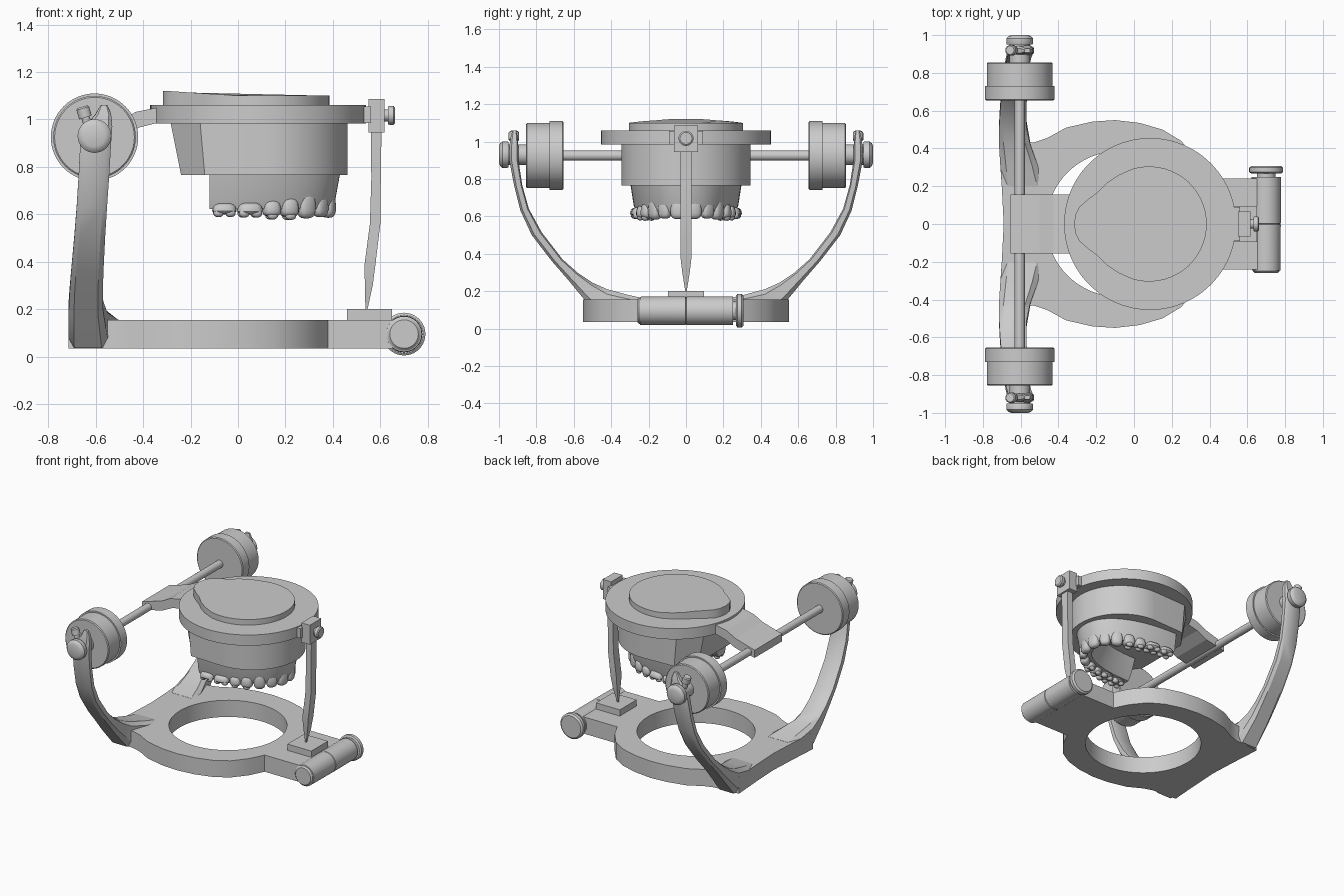
import bpy, bmesh
from math import sin, cos, pi, copysign
from mathutils import Vector, Matrix

if "Cube" in bpy.data.objects:
    bpy.data.objects.remove(bpy.data.objects["Cube"])


def make(name, bm, smooth=True):
    bmesh.ops.recalc_face_normals(bm, faces=bm.faces)
    me = bpy.data.meshes.new(name)
    bm.to_mesh(me)
    bm.free()
    ob = bpy.data.objects.new(name, me)
    bpy.context.collection.objects.link(ob)
    if smooth:
        bpy.ops.object.select_all(action='DESELECT')
        ob.select_set(True)
        bpy.context.view_layer.objects.active = ob
        bpy.ops.object.shade_smooth_by_angle(angle=0.55)
    return ob


def loft(name, rings, smooth=True):
    """Skin through equal-length rings of points and cap both ends."""
    bm = bmesh.new()
    vs = [[bm.verts.new(p) for p in r] for r in rings]
    n = len(vs[0])
    for a, b in zip(vs, vs[1:]):
        for i in range(n):
            j = (i + 1) % n
            bm.faces.new((a[i], a[j], b[j], b[i]))
    bm.faces.new(vs[0])
    bm.faces.new(vs[-1])
    return make(name, bm, smooth)


def lathe(name, origin, axis, prof, seg=40):
    """Turned part: prof is (distance along axis, radius)."""
    o, ax = Vector(origin), Vector(axis).normalized()
    u = ax.orthogonal().normalized()
    v = ax.cross(u)
    rings = [[o + ax * d + (u * cos(2*pi*i/seg) + v * sin(2*pi*i/seg)) * r
              for i in range(seg)] for d, r in prof]
    return loft(name, rings)


def plate(name, loops, z0, z1):
    """Extruded flat outline; further loops are holes."""
    bm = bmesh.new()
    for loop in loops:
        vs = [bm.verts.new((x, y, z0)) for x, y in loop]
        for i in range(len(vs)):
            bm.edges.new((vs[i - 1], vs[i]))
    bmesh.ops.triangle_fill(bm, edges=bm.edges[:], use_beauty=True)
    ext = bmesh.ops.extrude_face_region(bm, geom=bm.faces[:])
    for v in [g for g in ext['geom'] if isinstance(g, bmesh.types.BMVert)]:
        v.co.z = z1
    return make(name, bm)


def box(name, x, y, z):
    return loft(name, [[(a, y[0], z[0]), (a, y[1], z[0]), (a, y[1], z[1]), (a, y[0], z[1])]
                       for a in x], False)


def both(half):
    """Mirror a half outline (y >= 0) across y = 0."""
    return half + [(x, -y) for x, y in reversed(half) if y > 1e-5]


def circle(cx, r, n=64):
    return [(cx + r*cos(2*pi*i/n), r*sin(2*pi*i/n)) for i in range(n)]


# lower frame: plate with round hole, pad and front roller
base = both([(-.69, 0), (-.70, .2), (-.715, .42), (-.57, .43), (-.53, .432), (-.46, .455),
             (-.36, .51), (-.22, .542), (-.1, .55), (.03, .535), (.15, .5), (.25, .44),
             (.33, .34), (.38, .24), (.68, .24)])
plate("lower_frame", [base, circle(-.08, .385)], .035, .155)
box("incisal_pad", (.46, .65), (-.095, .095), (.15, .2))
lathe("front_roller", (.7, 0, .095), (0, 1, 0),
      [(-.25, .06), (-.245, .075), (-.003, .077), (0, .07), (.003, .077), (.25, .077), (.25, .05), (.268, .05),
       (.268, .08), (.275, .09), (.298, .09), (.308, .078)])
lathe("roller_end_cap", (.7, -.26, .095), (0, 1, 0), [(0, .06), (.01, .07), (.03, .07)])

# uprights, drums and end knobs on both sides
# stations: outer y, z; inner y, z; x range
stations = [(.2, .036, .2, .156, -.70, -.48), (.32, .036, .31, .18, -.708, -.51),
            (.44, .036, .42, .21, -.715, -.55), (.556, .17, .5, .245, -.714, -.568),
            (.63, .26, .575, .295, -.71, -.57), (.717, .36, .66, .37, -.703, -.567),
            (.825, .50, .772, .515, -.69, -.56), (.885, .63, .84, .64, -.68, -.552),
            (.918, .76, .875, .765, -.672, -.543), (.945, .90, .896, .90, -.665, -.535),
            (.945, .97, .896, .97, -.645, -.53), (.938, 1.02, .9, 1.025, -.6, -.535),
            (.928, 1.06, .908, 1.06, -.58, -.55)]
XR, ZR = -.605, .925
for s, side in ((1, "right"), (-1, "left")):
    rings = []
    for yo, zo, yi, zi, x0, x1 in stations:
        c = .15
        q = lambda t: (s*(yo + (yi - yo)*t), zo + (zi - zo)*t)
        w = x1 - x0
        rings.append([(x0, *q(.25)), (x0 + w*c, *q(0)), (x1 - w*c, *q(0)), (x1, *q(.25)),
                      (x1, *q(.85)), (x1 - w*c, *q(1)), (x0 + w*c, *q(1)), (x0, *q(.85))])
    loft(side + "_upright", rings)
    lathe(side + "_drum", (XR, 0, ZR), (0, s, 0),
          [(.655, .178), (.66, .184), (.73, .184), (.73, .174), (.85, .174), (.855, .168)], 64)
    lathe(side + "_end_knob", (XR, 0, ZR + .005), (0, s, 0),
          [(.85, .055), (.95, .055), (.95, .068), (.957, .071), (.982, .071), (.994, .06), (1.0, .045)])
    lathe(side + "_lock_screw", (-.63, s*.92, .965), (-.3, 0, 1),
          [(0, .018), (.045, .018), (.045, .028), (.085, .028), (.092, .022)], 20)
lathe("hinge_rod", (XR, 0, ZR), (0, 1, 0), [(-.7, .027), (.7, .027)], 24)

# upper frame: disc, rear hinge plate, front lug
plate("upper_disc", [circle(.085, .455, 96)], .983, 1.06)
hinge = [(-.25, 1.055), (-.34, 1.05), (-.43, 1.032), (-.5, .995), (-.655, .95), (-.655, .895),
         (-.5, .925), (-.42, .965), (-.34, .985), (-.25, .99)]
loft("hinge_plate", [[(x, y, z) for x, z in hinge] for y in (-.155, .155)], False)
box("front_lug", (.48, .56), (-.09, .09), (.985, 1.055))

# incisal pin with clamp and thumb screw
box("pin_clamp", (.55, .617), (-.065, .065), (.945, 1.085))
lathe("pin_screw", (.6, 0, 1.017), (1, 0, 0),
      [(0, .025), (.033, .025), (.033, .038), (.04, .04), (.056, .04), (.062, .032)], 28)
pin = [(.56, .605, .03, .96), (.562, .602, .03, .75), (.556, .6, .03, .56),
       (.543, .588, .03, .46), (.533, .579, .03, .385), (.535, .568, .02, .3), (.537, .546, .004, .2)]
loft("incisal_pin", [[(a, -w, z), (b, -w, z), (b, w, z), (a, w, z)] for a, b, w, z in pin])

# plaster mount above the disc, rising to a point at the back
cap = both([(-.317, 0), (-.31, .05), (-.29, .09), (-.245, .13), (-.19, .17), (-.14, .22), (-.08, .26)]
           + [(.08 + .305*sin(a), .305*cos(a)) for a in [-.3 + i*(pi/2 + .3)/16 for i in range(17)]])
loft("top_plaster", [[(x, y, 1.05) for x, y in cap],
                     [(x, y, 1.1 + .02*min(1, max(0, -x/.3))) for x, y in cap]])


# plaster block below the disc
def block(xb, xc, z):
    half = [(xb, .2), (xc, .335)]
    half += [(.11 + .352*sin(a), .345*cos(a)) for a in [i*pi/32 for i in range(17)]]
    return [(x, y, z) for x, y in both(half)]


loft("plaster_block", [block(-.285, -.16, .99), block(-.24, -.14, .765)])


# dental arch
def arch(t, a, b):
    th, p = t*pi/2, .9
    return Vector((-.12 + a*abs(cos(th))**p, copysign(b*abs(sin(th))**p, t), 0))


section = [(.55, .297, .77), (.53, .28, .66), (.515, .268, .622),
           (.45, .2, .622), (.42, .17, .67), (.36, .13, .77)]
loft("gum", [[arch(-1 + i/24, a, b) + Vector((0, 0, z)) for a, b, z in section] for i in range(49)])


# teeth
def lump(bm, loc, ang, size, taper=0.0, power=.7):
    geo = bmesh.ops.create_uvsphere(bm, u_segments=16, v_segments=10, radius=1)
    rot = Matrix.Rotation(ang, 3, 'Z')
    for v in geo['verts']:
        c = Vector([copysign(abs(k)**power, k) for k in v.co])
        f = 1 - taper*c.z
        v.co = Vector(loc) + rot @ Vector((c.x*size[0]*f, c.y*size[1]*f, c.z*size[2]))


A, B, N = .505, .255, 400
pts = [arch(i/N, A, B) for i in range(N + 1)]
cum = [0]
for p, q in zip(pts, pts[1:]):
    cum.append(cum[-1] + (q - p).length)
# width, half depth, lowest z, highest z, cusp rows along the arch
kinds = [(.072, .03, .585, .69, 0), (.064, .028, .588, .685, 0), (.07, .032, .582, .695, 0),
         (.068, .038, .588, .672, 1), (.066, .038, .59, .66, 1), (.095, .046, .598, .65, 2),
         (.09, .044, .6, .648, 2)]
scale = (cum[-1] - .01) / sum(k[0] for k in kinds)
bm = bmesh.new()
for s in (1, -1):
    at = 0
    for w, d, z0, z1, cusps in kinds:
        w *= scale
        i = min(N - 1, next(k for k, c in enumerate(cum) if c >= at + w/2))
        at += w
        tan = (pts[i + 1] - pts[i - 1]).normalized()
        tan = Vector((tan.x, tan.y*s, 0))
        out = Vector((-tan.y, tan.x, 0)) * -s
        if out.dot(Vector((pts[i].x + .1, pts[i].y*s, 0))) < 0:
            out = -out
        ang = Vector((1, 0)).angle_signed(tan.xy) * -1
        pos = Vector((pts[i].x, pts[i].y*s, (z0 + z1)/2))
        lump(bm, pos, ang, (w*.48, d, (z1 - z0)/2), .12 if cusps else .06)
        for u in ([] if not cusps else [0] if cusps == 1 else [-.24, .24]):
            for v in (-.5, .5):
                c = pos + tan*u*w + out*v*d
                c.z = z0 + .006
                lump(bm, c, ang, (w*(.2 if cusps == 2 else .3), d*.42, .018), 0, .9)
make("teeth", bm)
